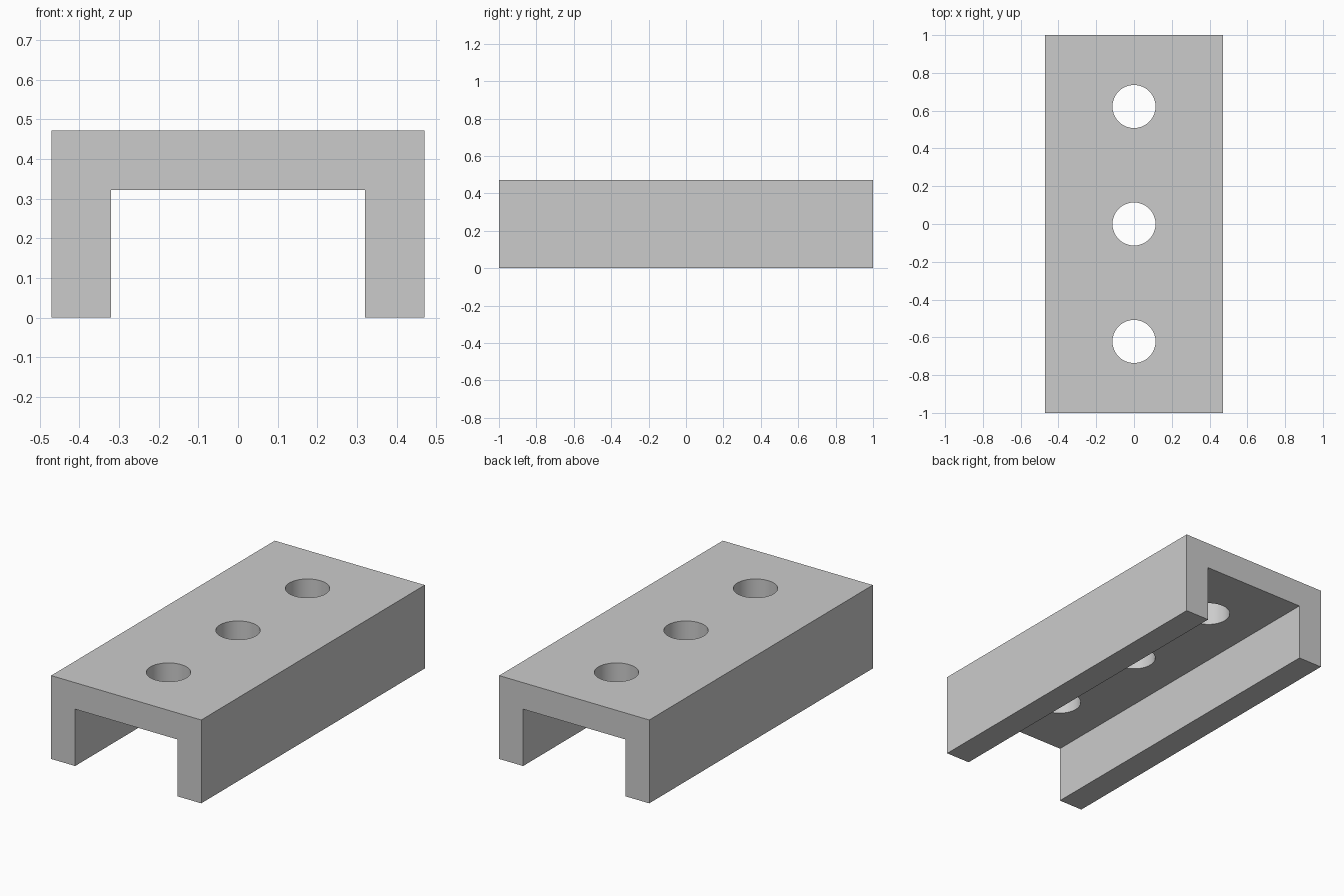
import bpy
import bmesh
from math import radians

cube = bpy.data.objects.get("Cube")
if cube:
    bpy.data.objects.remove(cube, do_unlink=True)

LENGTH = 2.0
HALF_WIDTH = 0.47
HEIGHT = 0.472
WALL = 0.15
HOLE_RADIUS = 0.114
HOLE_SPACING = 0.622

# Plain grey material
grey = bpy.data.materials.new("plain grey")
grey.use_nodes = True
colour = (0.6, 0.6, 0.6, 1)
grey.diffuse_color = colour
grey.node_tree.nodes["Principled BSDF"].inputs["Base Color"].default_value = colour

# Channel: U-shaped profile, open below, extruded along y
inner = HALF_WIDTH - WALL
half_profile = [(HALF_WIDTH, HEIGHT), (HALF_WIDTH, 0), (inner, 0), (inner, HEIGHT - WALL)]
profile = half_profile + [(-x, z) for x, z in reversed(half_profile)]

bm = bmesh.new()
face = bm.faces.new([bm.verts.new((x, -LENGTH / 2, z)) for x, z in profile])
extruded = bmesh.ops.extrude_face_region(bm, geom=[face])["geom"]
moved = [v for v in extruded if isinstance(v, bmesh.types.BMVert)]
bmesh.ops.translate(bm, verts=moved, vec=(0, LENGTH, 0))
bmesh.ops.recalc_face_normals(bm, faces=bm.faces)
mesh = bpy.data.meshes.new("channel_bracket")
bm.to_mesh(mesh)
bm.free()
mesh.materials.append(grey)
channel = bpy.data.objects.new("channel_bracket", mesh)
bpy.context.collection.objects.link(channel)

# Three round holes through the top plate
for i in (-1, 0, 1):
    bpy.ops.mesh.primitive_cylinder_add(
        vertices=64, radius=HOLE_RADIUS, depth=3 * WALL,
        location=(0, i * HOLE_SPACING, HEIGHT - WALL / 2))
    cutter = bpy.context.object
    cutter.name = "hole_cutter"
    cutter.hide_render = True
    cutter.data.materials.append(grey)

    bpy.ops.object.select_all(action="DESELECT")
    channel.select_set(True)
    bpy.context.view_layer.objects.active = channel
    cut = channel.modifiers.new("hole", "BOOLEAN")
    cut.operation = "DIFFERENCE"
    cut.solver = "EXACT"
    cut.object = cutter
    bpy.ops.object.modifier_apply(modifier=cut.name)
    bpy.data.objects.remove(cutter, do_unlink=True)

# Smooth hole walls, sharp edges elsewhere
bpy.ops.object.shade_smooth_by_angle(angle=radians(30))
